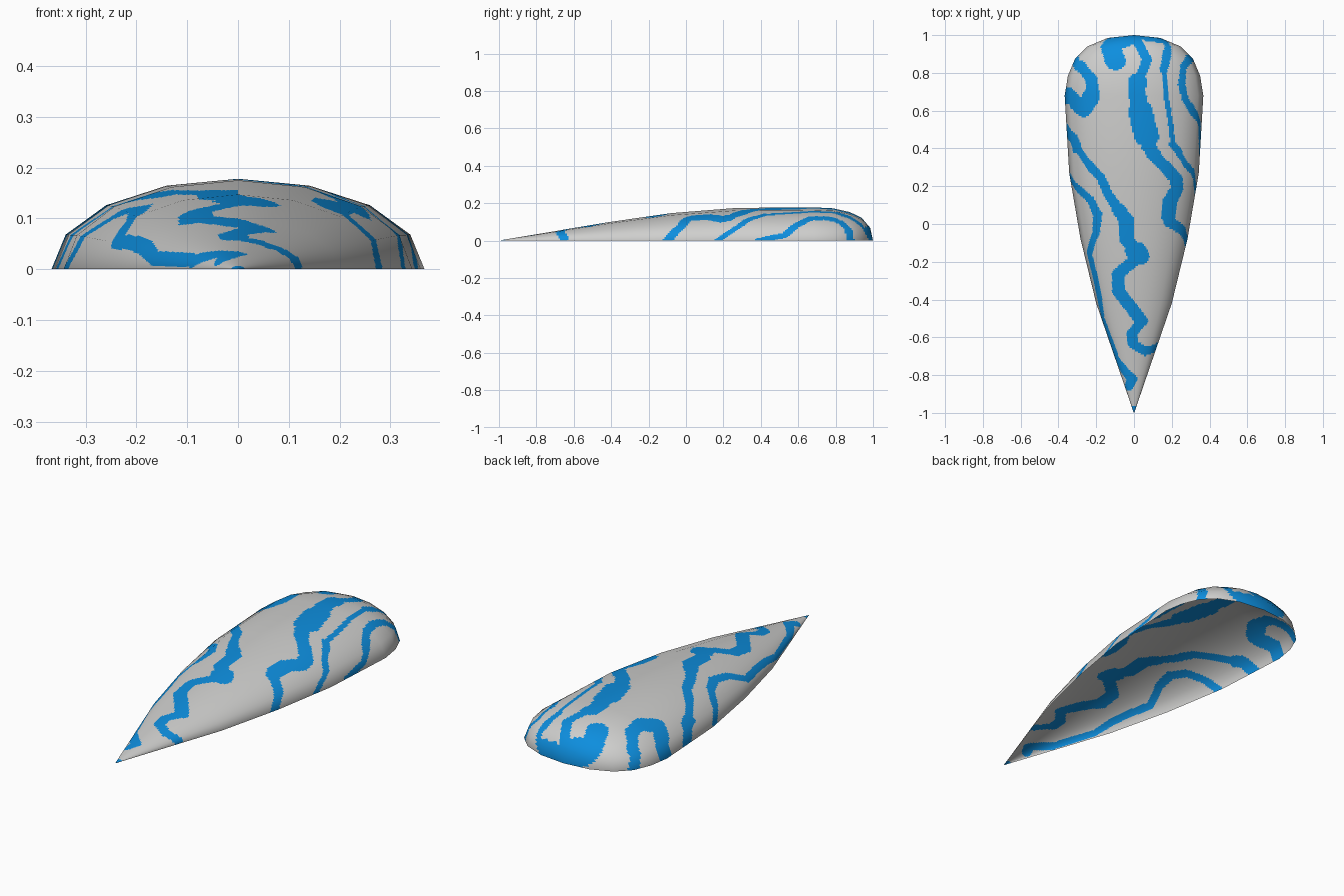
import bpy, math
from mathutils import Vector

if "Cube" in bpy.data.objects:
    bpy.data.objects.remove(bpy.data.objects["Cube"])

# Shell profile stations: y, half width, height
RAIL = [(-1, .001, .0005), (-.42, .2, .098), (-.08, .283, .147), (.27, .343, .175),
        (.68, .367, .178), (.785, .35, .173), (.875, .312, .153),
        (.94, .247, .122), (.985, .14, .068), (1, .001, .0005)]
SIDES = 8


def rail(y):
    """Half width and height at y."""
    for (y0, w0, h0), (y1, w1, h1) in zip(RAIL, RAIL[1:]):
        if y <= y1:
            f = max(0, (y - y0) / (y1 - y0))
            return w0 + f * (w1 - w0), h0 + f * (h1 - h0)
    return RAIL[-1][1:]


def flat(x, y):
    """Unroll a point seen from above onto a flat sheet."""
    w = rail(y)[0]
    a = math.asin(max(-1, min(1, x / w)))
    return Vector((a / (math.pi / 2) * 1.18 * w, y))


# Painted wavy bands: list of (half width, path seen from above)
bands = []


def band(r, *pts):
    p = [flat(*q) for q in pts]
    bands.extend((a, b, r) for a, b in zip(p, p[1:]))


# centre band, back to right rim
band(.02, (.065, 1), (.07, .87), (.03, .77))
band(.036, (.02, .76), (.015, .69), (.03, .64))
band(.05, (.035, .6), (.05, .53), (.07, .46))
band(.03, (.08, .41), (.11, .36), (.18, .29), (.215, .25))
band(.036, (.23, .23), (.235, .19), (.195, .12), (.185, .04))
band(.028, (.19, .01), (.25, -.025), (.272, -.06), (.285, -.1))
# thin right band
band(.02, (.16, 1), (.165, .97), (.16, .82))
band(.012, (.16, .82), (.17, .69), (.195, .555), (.21, .42))
band(.018, (.21, .42), (.275, .32), (.316, .27), (.325, .23), (.327, .17))
# right loop
band(.022, (.37, .39), (.353, .53), (.32, .59), (.275, .66), (.255, .74),
     (.265, .83), (.29, .87), (.315, .88))
# back left drop
band(.045, (-.14, 1), (-.13, .95), (-.11, .88), (-.1, .86))
# left arch
band(.03, (-.32, .87), (-.28, .83), (-.23, .77), (-.22, .7))
band(.045, (-.235, .67), (-.27, .61), (-.3, .63), (-.345, .68), (-.37, .68))
# long left band winding to the front right rim
band(.036, (-.37, .5), (-.325, .45), (-.31, .41))
band(.022, (-.31, .41), (-.27, .355), (-.18, .25), (-.14, .16), (-.085, .08))
band(.03, (-.085, .08), (-.04, .02), (-.04, -.08), (.01, -.14))
band(.045, (.01, -.14), (.025, -.17))
band(.028, (.025, -.17), (-.02, -.21), (-.085, -.265), (-.085, -.355),
     (-.02, -.435), (.04, -.515))
band(.022, (.04, -.515), (-.01, -.58), (-.005, -.635), (.06, -.675), (.12, -.65))
# lower left band running to the tip
band(.022, (-.36, .25), (-.295, .185), (-.235, .13), (-.195, .05), (-.205, -.05),
     (-.24, -.16), (-.215, -.26), (-.19, -.37), (-.167, -.5), (-.132, -.6),
     (-.1, -.69))
band(.022, (-.09, -.72), (-.05, -.78), (-.01, -.82), (-.03, -.86))
band(.025, (0, -.998), (0, -.985))


def painted(p):
    for a, b, r in bands:
        if abs(p.y - (a.y + b.y) / 2) > abs(a.y - b.y) / 2 + r:
            continue
        d = b - a
        f = max(0, min(1, (p - a).dot(d) / max(d.length_squared, 1e-9)))
        if (p - a - d * f).length < r:
            return True
    return False


# Fine rows and columns that keep the coarse faceted outline
ys = []
for (y0, *_), (y1, *_) in zip(RAIL, RAIL[1:]):
    n = max(4, round((y1 - y0) / .009))
    ys += [y0 + (y1 - y0) * i / n for i in range(n)]
ys.append(1)
SUB = 14
cols = []
for i in range(SIDES * SUB + 1):
    k, f = min(i // SUB, SIDES - 1), 0
    f = i / SUB - k
    a0, a1 = [math.pi * (j / SIDES - .5) for j in (k, k + 1)]
    cols.append((math.sin(a0) * (1 - f) + math.sin(a1) * f,
                 math.cos(a0) * (1 - f) + math.cos(a1) * f, a0 + (a1 - a0) * f))

# Surface slopes at the stations, for smooth shading across the facets
seg = [math.atan2(b[1] - a[1], b[0] - a[0]) for a, b in zip(RAIL, RAIL[1:])]
tilt = [seg[0]] + [(a + b) / 2 for a, b in zip(seg, seg[1:])] + [-math.pi / 2 + .02]


def slope(y):
    for i in range(len(RAIL) - 1):
        y0, y1 = RAIL[i][0], RAIL[i + 1][0]
        if y <= y1:
            f = (y - y0) / (y1 - y0)
            return tilt[i] * (1 - f) + tilt[i + 1] * f


verts, normals, faces, paint = [], [], [], []
for y in ys:
    w, h = rail(y)
    t = slope(y)
    for sx, sz, a in cols:
        verts.append((w * sx, y, h * sz))
        c = math.cos(t)
        normals.append(Vector((math.sin(a) * c, -math.sin(t), math.cos(a) * c / .485)).normalized())
m = len(cols)
for i in range(len(ys) - 1):
    yc = (ys[i] + ys[i + 1]) / 2
    w = rail(yc)[0]
    for j in range(m - 1):
        q = i * m + j
        faces.append((q, q + 1, q + m + 1, q + m)[::-1])
        a = (cols[j][2] + cols[j + 1][2]) / 2
        paint.append(painted(Vector((a / (math.pi / 2) * 1.18 * w, yc))))

# Open teardrop shell
mesh = bpy.data.meshes.new("teardrop_shell")
mesh.from_pydata(verts, [], faces)
for name, col in (("pale grey", (.62, .62, .61, 1)), ("bright blue", (.004, .27, .73, 1))):
    mat = bpy.data.materials.new(name)
    mat.diffuse_color = col
    mat.use_nodes = True
    mat.node_tree.nodes["Principled BSDF"].inputs["Base Color"].default_value = mat.diffuse_color
    mesh.materials.append(mat)
for p, blue in zip(mesh.polygons, paint):
    p.material_index = int(blue)
    p.use_smooth = True
mesh.update()
if sum(p.normal.z for p in mesh.polygons) < 0:
    mesh.flip_normals()
mesh.normals_split_custom_set_from_vertices(normals)
shell = bpy.data.objects.new("teardrop_shell", mesh)
bpy.context.collection.objects.link(shell)
